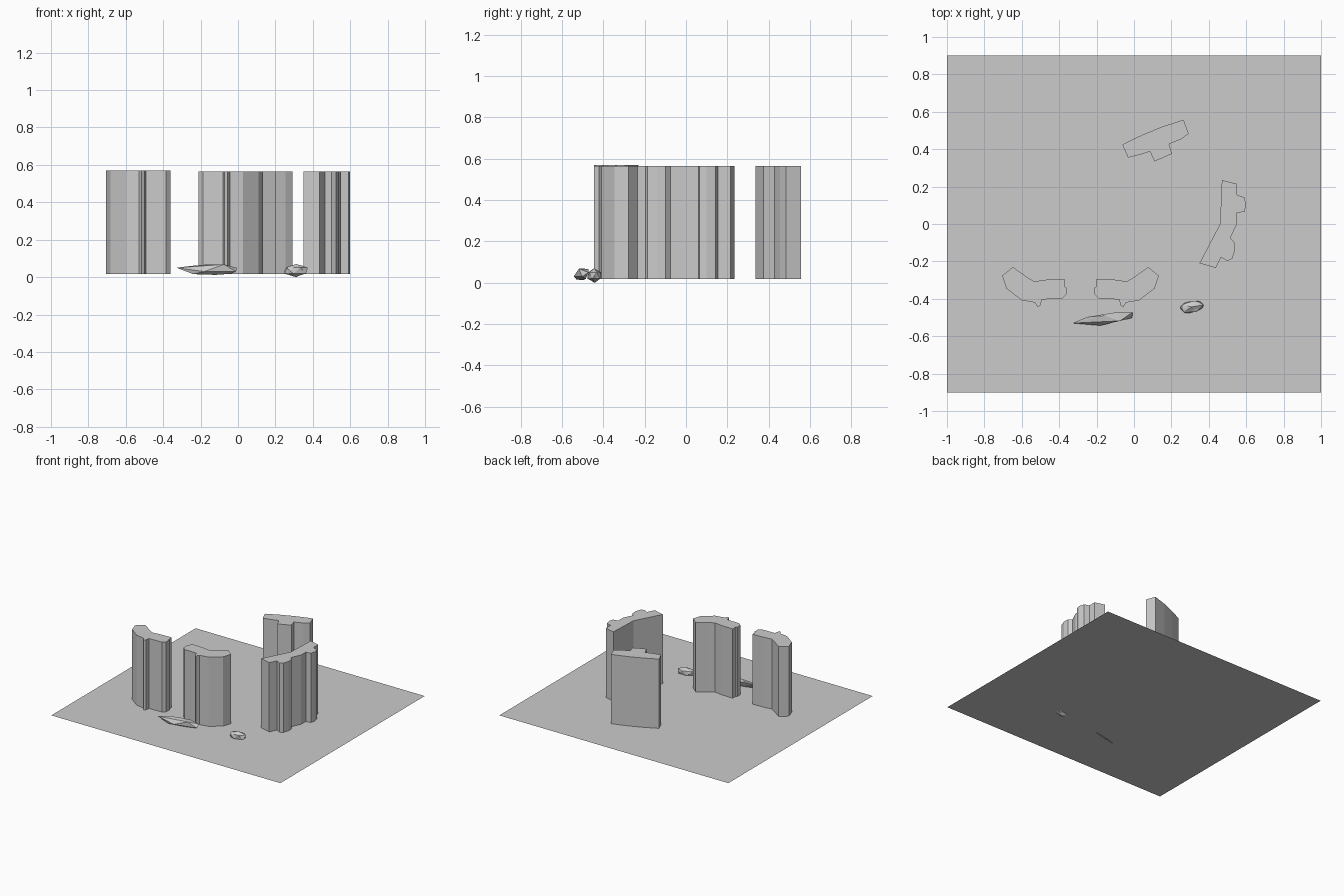
import bpy, bmesh, random
from mathutils import Vector, Matrix

if "Cube" in bpy.data.objects:
    bpy.data.objects.remove(bpy.data.objects["Cube"])

GROUND_Z = 0.018
random.seed(4)


def finish(name, bm):
    bmesh.ops.recalc_face_normals(bm, faces=bm.faces)
    mesh = bpy.data.meshes.new(name)
    bm.to_mesh(mesh)
    bm.free()
    obj = bpy.data.objects.new(name, mesh)
    bpy.context.collection.objects.link(obj)
    return obj


def pillar(name, outline, top):
    """Extrude a plan outline straight up from the ground."""
    bm = bmesh.new()
    face = bm.faces.new([bm.verts.new((x, y, GROUND_Z)) for x, y in outline])
    res = bmesh.ops.extrude_face_region(bm, geom=[face], use_keep_orig=True)
    verts = [v for v in res["geom"] if isinstance(v, bmesh.types.BMVert)]
    bmesh.ops.translate(bm, verts=verts, vec=(0, 0, top - GROUND_Z))
    return finish(name, bm)


# Ground sheet
bm = bmesh.new()
bm.faces.new([bm.verts.new((x, y, GROUND_Z)) for x, y in
              [(-1, -.9), (1, -.9), (1, .9), (-1, .9)]])
finish("ground", bm)

# Back pillar: curved outer side, stepped inner side
pillar("back_pillar", [
    (-.063, .425), (.04, .475), (.15, .52), (.265, .557), (.292, .483),
    (.255, .455), (.188, .428), (.203, .375), (.11, .335), (.085, .388),
    (.03, .37), (-.032, .355)], .565)

# Right pillar: two bulges on the outside
pillar("right_pillar", [
    (.47, .235), (.55, .215), (.55, .155), (.59, .143), (.6, .1), (.59, .065),
    (.55, .06), (.55, 0), (.515, -.075), (.538, -.1), (.54, -.14),
    (.525, -.185), (.5, -.198), (.465, -.178), (.437, -.235), (.35, -.21),
    (.46, 0)], .565)

# Front pair: the same outline, mirrored
side = [
    (-.705, -.277), (-.648, -.23), (-.57, -.285), (-.535, -.307), (-.47, -.298),
    (-.372, -.295), (-.37, -.335), (-.36, -.34), (-.362, -.378), (-.385, -.4),
    (-.493, -.403), (-.5, -.435), (-.515, -.445), (-.53, -.42), (-.6, -.408),
    (-.682, -.345)]
pillar("left_pillar", side, .57)
pillar("front_pillar", [(-.572 - x, y) for x, y in side], .565)

# Flat pointed stone
bm = bmesh.new()
for p in [(-.328, -.53, .05), (-.25, -.497, .06), (-.16, -.49, .068),
          (-.08, -.47, .064), (-.008, -.472, .05), (-.01, -.502, .03),
          (-.075, -.518, .068), (-.18, -.543, .03), (-.24, -.53, .016),
          (-.12, -.5, .012), (-.04, -.485, .018)]:
    bm.verts.new(p)
bmesh.ops.convex_hull(bm, input=bm.verts)
finish("flat_stone", bm)

# Lumpy stone: faceted ball with alternate points pushed in
bm = bmesh.new()
bmesh.ops.create_icosphere(bm, subdivisions=2, radius=1)
for v in bm.verts:
    v.co *= 1.0 if len(v.link_edges) == 5 else random.uniform(.8, .95)
bmesh.ops.transform(bm, verts=bm.verts, matrix=(
    Matrix.Translation(Vector((.31, -.443, .035)))
    @ Matrix.Rotation(.17, 4, "Z") @ Matrix.Diagonal((.07, .035, .035, 1))))
low = min(v.co.z for v in bm.verts)
bmesh.ops.translate(bm, verts=bm.verts, vec=(0, 0, -low))
finish("lumpy_stone", bm)
